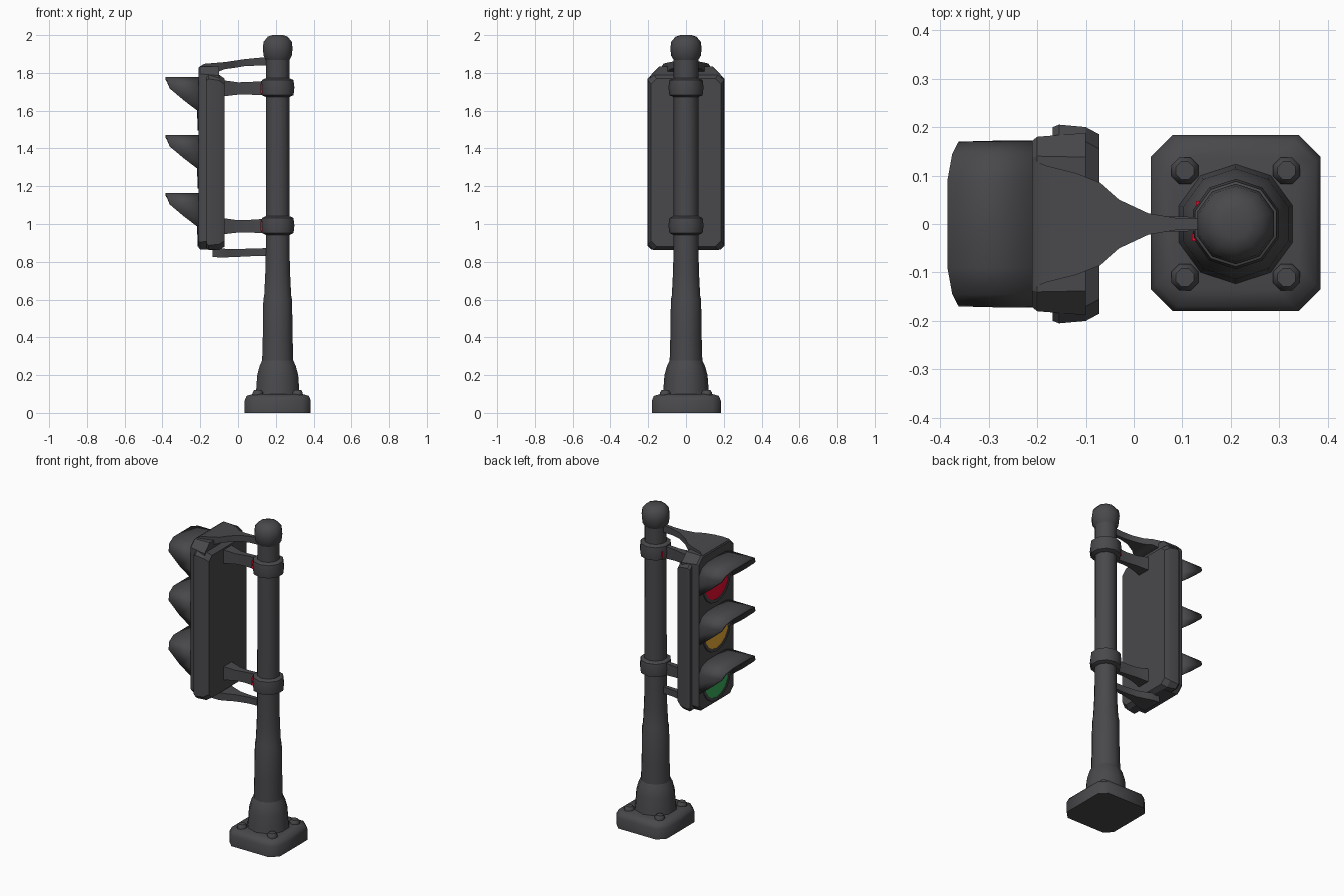
import bpy, bmesh, math

if "Cube" in bpy.data.objects:
    bpy.data.objects.remove(bpy.data.objects["Cube"])

def mat(name, r, g, b):
    m = bpy.data.materials.new(name)
    m.diffuse_color = (r, g, b, 1)
    m.use_nodes = True
    m.node_tree.nodes["Principled BSDF"].inputs["Base Color"].default_value = m.diffuse_color
    return m

METAL = mat("dark metal", 0.066, 0.066, 0.072)
RED = mat("red lens", 0.85, 0.004, 0.03)
AMBER = mat("amber lens", 0.85, 0.43, 0.04)
GREEN = mat("green lens", 0.04, 0.42, 0.11)
PX = 0.21  # pole centre

def loft(name, rings, material=METAL, closed=True, angle=40):
    """Skin a row of equal-length point rings; closed rings get end caps."""
    bm = bmesh.new()
    vs = [[bm.verts.new(p) for p in r] for r in rings]
    n = len(rings[0])
    for a, b in zip(vs, vs[1:]):
        for i in range(n if closed else n - 1):
            j = (i + 1) % n
            bm.faces.new((a[i], a[j], b[j], b[i]))
    if closed:
        bm.faces.new(vs[0])
        bm.faces.new(vs[-1])
    bmesh.ops.recalc_face_normals(bm, faces=bm.faces[:])
    me = bpy.data.meshes.new(name)
    bm.to_mesh(me)
    bm.free()
    me.materials.append(material)
    ob = bpy.data.objects.new(name, me)
    bpy.context.collection.objects.link(ob)
    bpy.ops.object.select_all(action='DESELECT')
    bpy.context.view_layer.objects.active = ob
    ob.select_set(True)
    bpy.ops.object.shade_smooth_by_angle(angle=math.radians(angle))
    return ob

def turned(name, profile, cx=PX, cy=0, n=10, material=METAL):
    """Upright turned part from (radius, z) pairs."""
    return loft(name, [[(cx + r * math.cos(2 * math.pi * (i + .5) / n),
                         cy + r * math.sin(2 * math.pi * (i + .5) / n), z)
                        for i in range(n)] for r, z in profile], material)

def chamfered(w, h, c):
    return [(w, h - c), (w - c, h), (c - w, h), (-w, h - c),
            (-w, c - h), (c - w, -h), (w - c, -h), (w, c - h)]

def strut(name, sections):
    """Bar along x from (x, half width, z low, z high)."""
    return loft(name, [[(x, -w, a), (x, w, a), (x, w, b), (x, -w, b)]
                       for x, w, a, b in sections], angle=30)

# base plate with bolts
loft("base_plate", [[(PX + x, y + .002, z) for x, y in chamfered(w, w + .007, .045)]
                    for w, z in ((.175, 0), (.175, .065), (.165, .09), (.13, .1))], angle=50)
for sx in (-1, 1):
    for sy in (-1, 1):
        turned("base_bolt", [(.03, .09), (.03, .108), (.02, .122)], PX + sx * .105, sy * .11, 8)

# pole: flared foot, taper, shaft, cap
turned("pole_foot", [(.125, .09), (.12, .12), (.114, .2), (.1, .25), (.083, .285)])
turned("pole", [(.087, .26), (.083, .4), (.08, .6), (.075, .62), (.069, .74), (.066, .85), (.065, 1.88)])
turned("pole_cap", [(.06, 1.86), (.078, 1.89), (.083, 1.93), (.078, 1.965), (.055, 1.992), (.03, 2.0)])

# clamp rings, small red marks beside them, and side arms
for zc in (1.722, .992):
    turned("clamp_ring", [(.065, zc - .05), (.088, zc - .04), (.093, zc), (.088, zc + .04), (.065, zc + .05)])
    turned("clamp_mark", [(.011, zc - .03), (.011, zc + .02)], .127, -.027, 4, RED)
    strut("clamp_arm", [(-.09, .045, zc - .048, zc + .04), (-.05, .035, zc - .043, zc + .035),
                        (0, .025, zc - .037, zc + .028), (.06, .016, zc - .037, zc + .03),
                        (.16, .014, zc - .042, zc + .036)])
turned("clamp_mark", [(.008, 1.695), (.008, 1.735)], .134, .042, 4, RED)

# flared top and bottom brackets
strut("top_bracket", [(-.205, .13, 1.80, 1.832), (-.18, .12, 1.80, 1.848), (-.12, .105, 1.80, 1.853),
                      (-.07, .085, 1.82, 1.857), (-.03, .05, 1.825, 1.863), (.03, .022, 1.835, 1.872),
                      (.09, .012, 1.838, 1.878), (.17, .01, 1.84, 1.885)])
strut("bottom_bracket", [(-.135, .062, .825, .87), (-.09, .06, .823, .87), (-.05, .045, .824, .868),
                         (0, .026, .826, .868), (.08, .014, .83, .87), (.17, .012, .832, .873)])

# signal housing: front body and wider rear shell
def panel(x, w, lo, hi, c):
    h = (hi - lo) / 2
    return [(x, y, z + (hi + lo) / 2) for y, z in chamfered(w, h, c)]

loft("signal_body", [panel(-.21, .172, .875, 1.825, .035), panel(-.2, .18, .865, 1.835, .04),
                     panel(-.1, .188, .862, 1.835, .05)], angle=25)
loft("rear_shell", [panel(-.168, .2, .875, 1.78, .022), panel(-.155, .205, .865, 1.79, .022),
                    panel(-.1, .2, .863, 1.79, .03), panel(-.072, .185, .88, 1.77, .03)], angle=25)

# lenses and hoods
for top, m, label in ((1.778, RED, "red"), (1.471, AMBER, "amber"), (1.164, GREEN, "green")):
    zc = top - .145
    def disc(x, r):
        return [(x, r * math.cos(math.pi * i / 8), zc + r * math.sin(math.pi * i / 8)) for i in range(16)]
    loft("lens_rim", [disc(-.2, .14), disc(-.215, .137), disc(-.215, .118), disc(-.205, .118)])
    loft(label + "_lens", [disc(-.2, .119), disc(-.2125, .118), disc(-.216, .07)], m)
    # (half width, depth below top, front edge x)
    half = [(.168, .178, -.215), (.172, .125, -.285), (.17, .055, -.362), (.145, .018, -.375), (.09, 0, -.385)]
    arch = half + [(-w, d, x) for w, d, x in reversed(half)]
    hood = loft(label + "_hood", [[(-.2, w, top - d) for w, d, x in arch],
                                  [(x, w, top - d) for w, d, x in arch]], closed=False, angle=30)
    shell = hood.modifiers.new("thickness", 'SOLIDIFY')
    shell.thickness = .012
    shell.offset = -1 if sum(p.normal.z for p in hood.data.polygons) > 0 else 1
